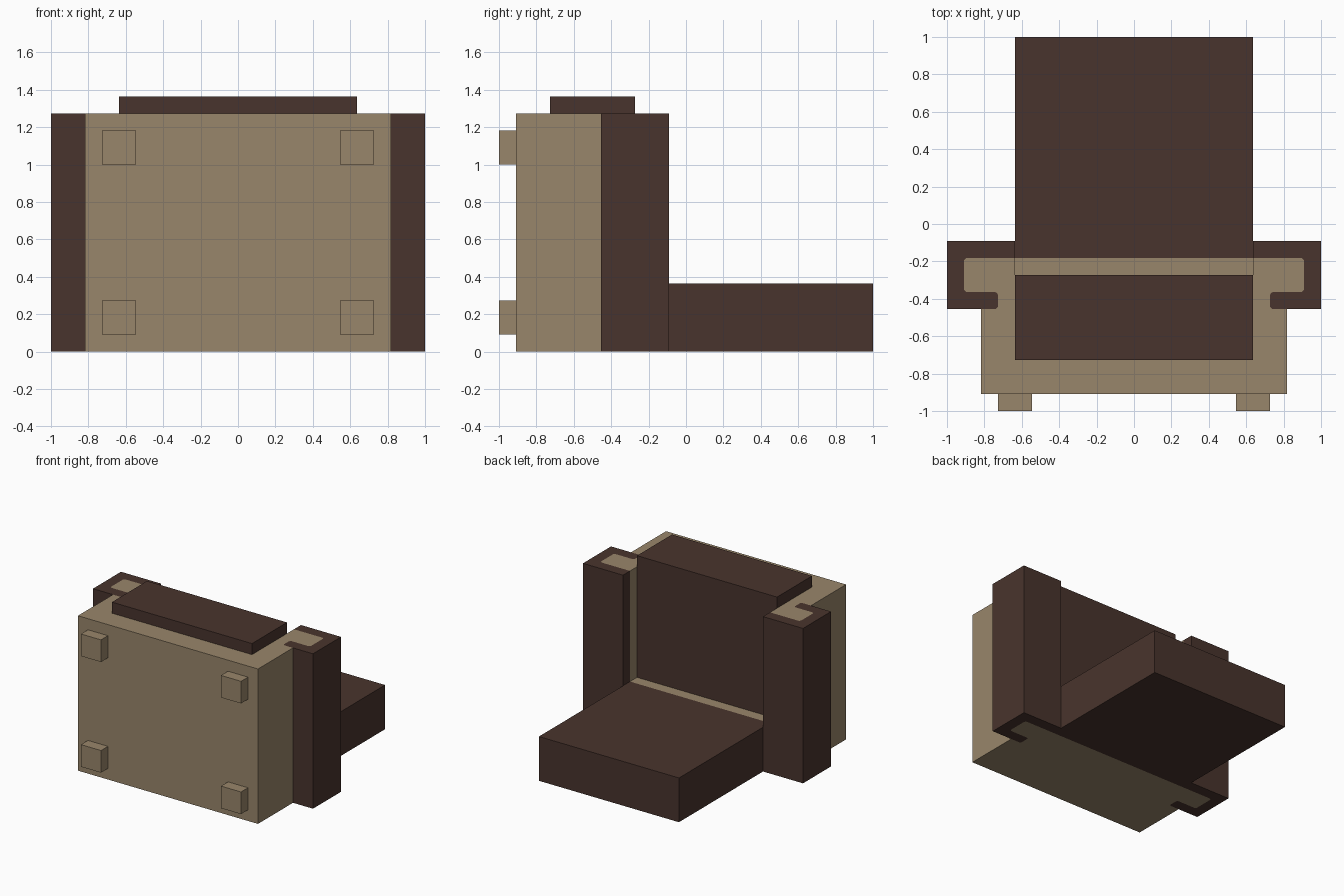
import bpy, bmesh
from mathutils import Vector

if "Cube" in bpy.data.objects:
    bpy.data.objects.remove(bpy.data.objects["Cube"])

U = 1 / 11          # design module: every part sits on this grid
R = 0.2             # corner radius of the arm upholstery, in modules


def material(name, rgb):
    m = bpy.data.materials.new(name)
    m.diffuse_color = (*rgb, 1)
    m.use_nodes = True
    m.node_tree.nodes["Principled BSDF"].inputs["Base Color"].default_value = m.diffuse_color
    return m


tan = material("tan_frame", (0.317, 0.238, 0.145))
brown = material("dark_brown_upholstery", (0.066, 0.034, 0.026))


def rounded(points, steps=4):
    """Expand (x, y, radius) corners into a 2D outline."""
    out = []
    for i, (x, y, r) in enumerate(points):
        c = Vector((x, y))
        if not r:
            out.append(c)
            continue
        a = c + (Vector(points[i - 1][:2]) - c).normalized() * r
        b = c + (Vector(points[(i + 1) % len(points)][:2]) - c).normalized() * r
        centre = a + b - c
        for k in range(steps + 1):
            d = a.lerp(b, k / steps) - centre
            out.append(centre + d.normalized() * r)
    return out


def prism(name, points, z0, z1, mat):
    """Extrude an outline in the xy plane from z0 to z1 (modules)."""
    bm = bmesh.new()
    verts = [bm.verts.new((p.x * U, p.y * U, z0 * U)) for p in rounded(points)]
    face = bm.faces.new(verts)
    ext = bmesh.ops.extrude_face_region(bm, geom=[face])
    top = [v for v in ext["geom"] if isinstance(v, bmesh.types.BMVert)]
    bmesh.ops.translate(bm, verts=top, vec=(0, 0, (z1 - z0) * U))
    bmesh.ops.recalc_face_normals(bm, faces=bm.faces)
    me = bpy.data.meshes.new(name)
    bm.to_mesh(me)
    bm.free()
    me.materials.append(mat)
    ob = bpy.data.objects.new(name, me)
    bpy.context.collection.objects.link(ob)
    return ob


def box(name, x0, x1, y0, y1, z0, z1, mat):
    return prism(name, [(x0, y0, 0), (x1, y0, 0), (x1, y1, 0), (x0, y1, 0)], z0, z1, mat)


def mirrored(points):
    return [(-x, y, r) for x, y, r in reversed(points)]


# Frame: base with two arm cores and a recess for the cushion
hook = [(8, -5, R), (8, -4, R), (10, -4, R), (10, -2, R)]
half = [(9, -10, 0), (9, -5, 0)] + hook + [(7, -2, 0), (7, -8, 0)]
prism("frame", half + mirrored(half), 0, 14, tan)
box("frame_back_panel", -7, 7, -8, -2, 0, 4, tan)

# Padded covers hooked around the arm cores
cover = [(7, -1, 0), (11, -1, 0), (11, -5, 0)] + hook + [(7, -2, 0)]
prism("arm_cover_right", cover, 0, 14, brown)
prism("arm_cover_left", mirrored(cover), 0, 14, brown)

# Backrest and seat cushion
box("backrest", -7, 7, -2, 11, 0, 4, brown)
box("seat_cushion", -7, 7, -8, -3, 4, 15, brown)

# Four square feet
for side, x in (("left", -8), ("right", 6)):
    for end, z in (("back", 1), ("front", 11)):
        box(f"foot_{end}_{side}", x, x + 2, -11, -10, z, z + 2, tan)
